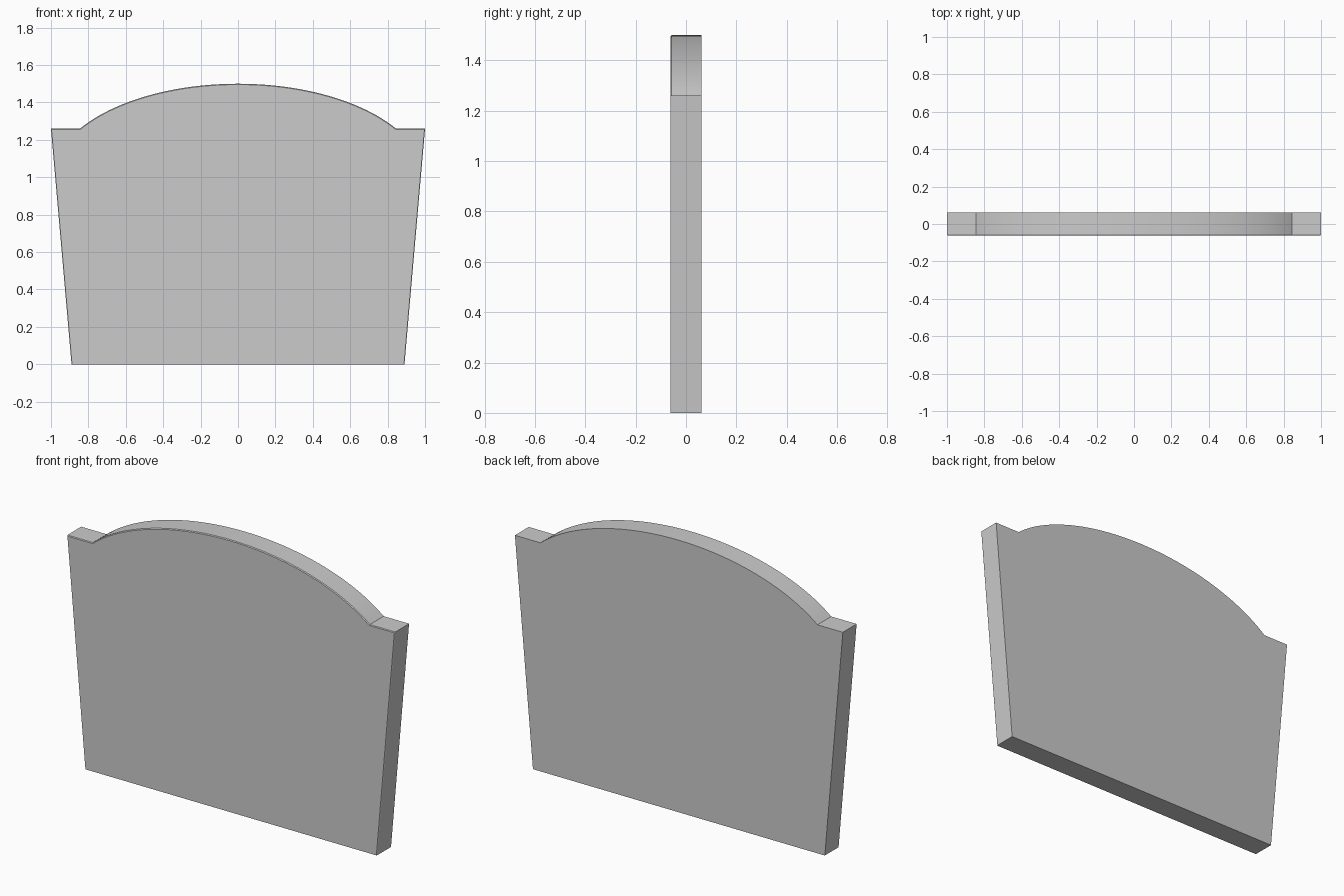
import bpy, bmesh, math

if "Cube" in bpy.data.objects:
    bpy.data.objects.remove(bpy.data.objects["Cube"])

HALF_DEPTH = 0.062
SHOULDER_Z = 1.26
ARC_X = 0.845
ARC_RISE = 0.516   # vertical radius of the elliptical crown
SEGMENTS = 48


def crown(x):
    return 1.5 - ARC_RISE * (1 - math.sqrt(1 - x * x))


# Outline: tapered sides, flat shoulders, elliptical crown
end = math.asin(ARC_X)
arc = []
for i in range(SEGMENTS + 1):
    x = math.sin(end * (1 - 2 * i / SEGMENTS))
    arc.append((x, crown(x)))
outline = [(-0.89, 0), (0.89, 0), (1, SHOULDER_Z)] + arc + [(-1, SHOULDER_Z)]

# Loops from front to back, with a hairline eased front edge
bm = bmesh.new()
loops = []
for y, s in ((-HALF_DEPTH, 0.997), (-HALF_DEPTH + 0.004, 1), (HALF_DEPTH, 1)):
    loops.append([bm.verts.new((x * s, y, z * s)) for x, z in outline])
bm.faces.new(loops[0])
bm.faces.new(loops[-1])
n = len(outline)
for a, b in zip(loops, loops[1:]):
    for i in range(n):
        j = (i + 1) % n
        bm.faces.new((a[i], a[j], b[j], b[i]))
# The bottom edges of all loops lie on z = 0
bmesh.ops.recalc_face_normals(bm, faces=bm.faces[:])

mesh = bpy.data.meshes.new("headboard_panel")
bm.to_mesh(mesh)
bm.free()
panel = bpy.data.objects.new("headboard_panel", mesh)
bpy.context.collection.objects.link(panel)

# Smooth the crown, keep the corners crisp
bpy.context.view_layer.objects.active = panel
panel.select_set(True)
bpy.ops.object.shade_smooth_by_angle(angle=math.radians(20))
